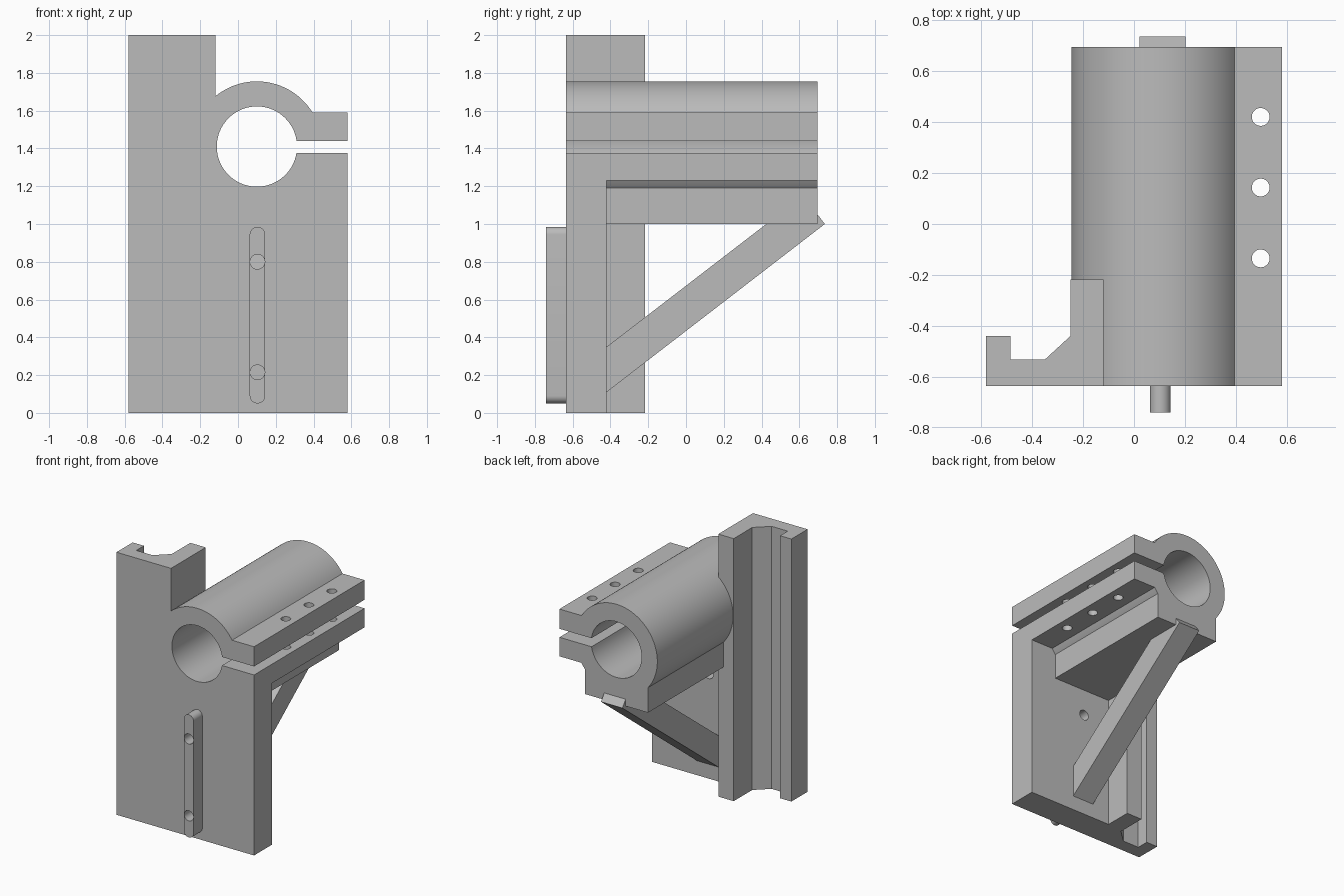
import bpy, bmesh, math
from mathutils import Vector

if "Cube" in bpy.data.objects:
    bpy.data.objects.remove(bpy.data.objects["Cube"])

grey = bpy.data.materials.new("plain grey")
grey.diffuse_color = (0.5, 0.5, 0.5, 1)
grey.use_nodes = True
grey.node_tree.nodes["Principled BSDF"].inputs["Base Color"].default_value = grey.diffuse_color

CX, CZ = 0.10, 1.41          # tube axis
R_OUT, R_IN = 0.345, 0.2125  # tube radii
FRONT, BACK, PLATE_BACK = -0.635, 0.695, -0.42


def arc(cx, cy, r, a0, a1, n):
    """Points on an arc, angles in radians."""
    return [(cx + r * math.cos(a0 + (a1 - a0) * i / n),
             cy + r * math.sin(a0 + (a1 - a0) * i / n)) for i in range(n + 1)]


def extrude(name, profile, axis, lo, hi):
    """Extrude a 2D profile along an axis; the profile uses the other two axes in order."""
    def place(p, d):
        c = list(p)
        c.insert("xyz".index(axis), d)
        return Vector(c)
    bm = bmesh.new()
    face = bm.faces.new([bm.verts.new(place(p, lo)) for p in profile])
    out = bmesh.ops.extrude_face_region(bm, geom=[face])
    shift = place((0, 0), hi - lo)
    bmesh.ops.translate(bm, vec=shift,
                        verts=[v for v in out["geom"] if isinstance(v, bmesh.types.BMVert)])
    bmesh.ops.recalc_face_normals(bm, faces=bm.faces)
    mesh = bpy.data.meshes.new(name)
    bm.to_mesh(mesh)
    bm.free()
    mesh.materials.append(grey)
    ob = bpy.data.objects.new(name, mesh)
    bpy.context.collection.objects.link(ob)
    return ob


def activate(ob):
    bpy.ops.object.select_all(action='DESELECT')
    ob.select_set(True)
    bpy.context.view_layer.objects.active = ob


def drill(ob, centre, r, axis, lo, hi):
    """Cut a round hole through an object."""
    cutter = extrude("hole_cutter", arc(*centre, r, 0, math.tau, 32)[:-1], axis, lo, hi)
    cutter.hide_render = True
    mod = ob.modifiers.new("hole", 'BOOLEAN')
    mod.operation, mod.solver, mod.object = 'DIFFERENCE', 'EXACT', cutter
    activate(ob)
    bpy.ops.object.modifier_apply(modifier=mod.name)
    bpy.data.objects.remove(cutter)


# Split clamp tube with two flanges and a square base under it
flange = math.asin(0.18 / R_OUT)
base = math.acos(0.266 / R_OUT)
slot_hi, slot_lo = math.asin(0.03 / R_IN), -math.asin(0.035 / R_IN)
under_flange = arc(CX, CZ, R_OUT, -base, -flange, 4)
clamp = extrude(
    "clamp_tube",
    [(0.58, 1.44), (0.58, 1.59)]
    + arc(CX, CZ, R_OUT, flange, math.pi + base, 56)
    + [(CX - 0.266, 1.0), (CX + 0.266, 1.0)] + under_flange
    + [(0.58, 1.23), (0.58, 1.375)]
    + arc(CX, CZ, R_IN, math.tau + slot_lo, slot_hi, 64),
    'y', FRONT, BACK)
for y in (0.42, 0.143, -0.135):
    drill(clamp, (0.497, y), 0.035, 'z', 1.1, 1.8)

# Front plate, fitted below the clamp
plate = extrude("front_plate",
                [(-0.12, 0), (0.58, 0), (0.58, 1.23)] + under_flange[::-1]
                + [(CX + 0.266, 1.0), (-0.12, 1.0)],
                'y', FRONT, PLATE_BACK)

# Tall rail with a groove down its back
rail = extrude("grooved_rail",
               [(-0.58, FRONT), (-0.12, FRONT), (-0.12, -0.217), (-0.25, -0.217),
                (-0.25, -0.44), (-0.35, -0.532), (-0.485, -0.532),
                (-0.485, -0.44), (-0.58, -0.44)],
               'z', 0, 2)

# Raised key on the front with two bolt holes
key_r = 0.041
key = extrude("front_key",
              arc(0.103, 0.985 - key_r, key_r, 0, math.pi, 16)
              + arc(0.103, 0.05 + key_r, key_r, math.pi, math.tau, 16),
              'y', -0.74, FRONT)
for z in (0.80, 0.215):
    for ob in (key, plate):
        drill(ob, (0.103, z), 0.039, 'y', -0.8, -0.3)

# Diagonal strut from the plate to the clamp base
strut = extrude("diagonal_strut",
                [(PLATE_BACK, 0.11), (0.735, 1.0), (0.62, 1.15), (PLATE_BACK, 0.35)],
                'x', 0.022, 0.202)

# Smooth the round surfaces, keep the edges sharp
for ob in (clamp, plate, rail, key, strut):
    activate(ob)
    bpy.ops.object.shade_smooth_by_angle(angle=math.radians(25))
